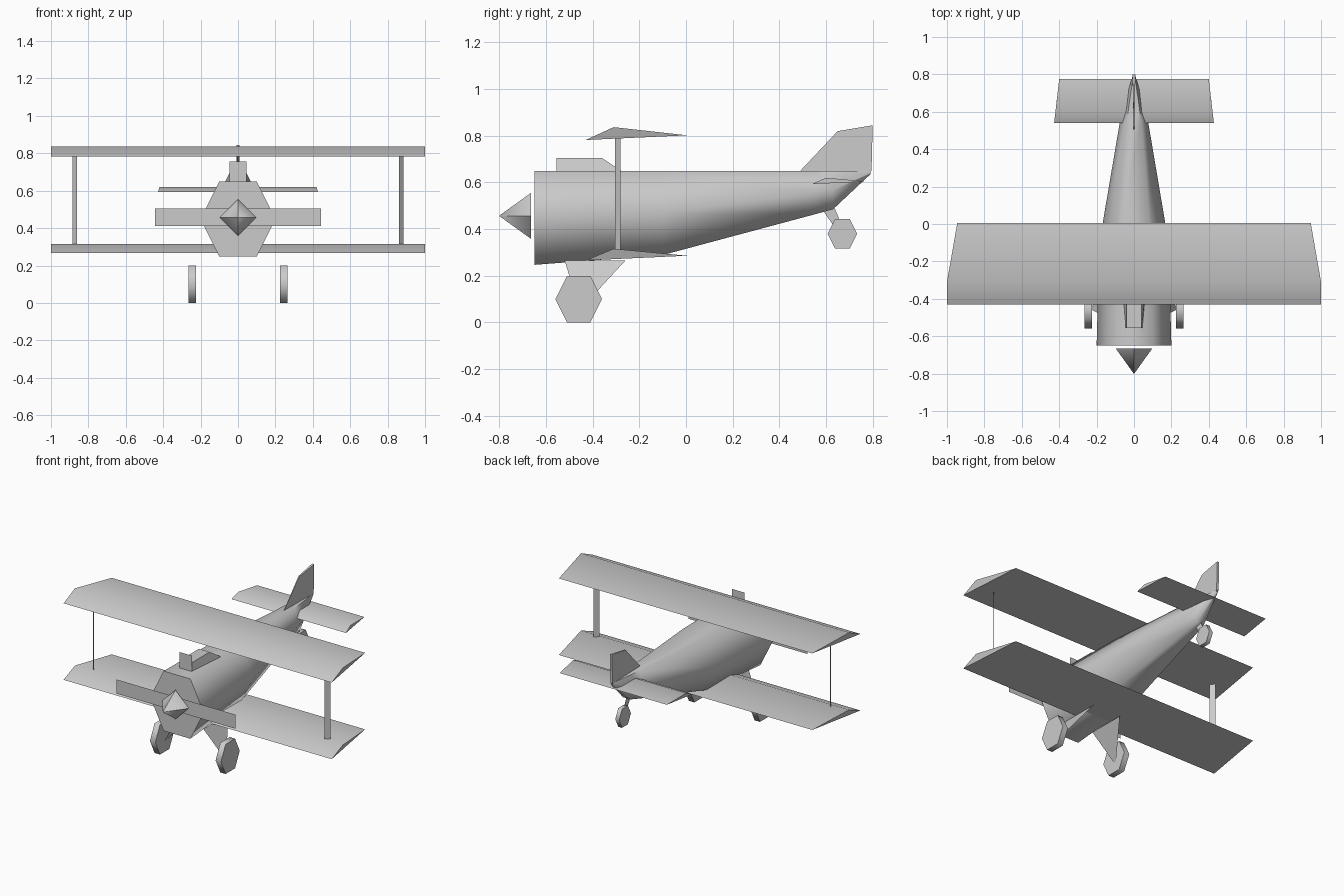
import bpy, bmesh, math

cube = bpy.data.objects.get("Cube")
if cube:
    bpy.data.objects.remove(cube, do_unlink=True)

grey = bpy.data.materials.new("plain grey")
grey.use_nodes = True
COLOUR = (0.6, 0.6, 0.6, 1)
grey.diffuse_color = COLOUR
grey.node_tree.nodes["Principled BSDF"].inputs["Base Color"].default_value = COLOUR


def loft(name, rings, smooth=0, caps=True):
    """Skin a list of equal-length point rings; one ring makes a flat plate."""
    bm = bmesh.new()
    rows = [[bm.verts.new(p) for p in ring] for ring in rings]
    for a, b in zip(rows, rows[1:]):
        for i in range(len(a)):
            j = (i + 1) % len(a)
            bm.faces.new((a[i], a[j], b[j], b[i]))
    if caps:
        bm.faces.new(rows[0][::-1])
        if len(rows) > 1:
            bm.faces.new(rows[-1])
    bmesh.ops.recalc_face_normals(bm, faces=bm.faces)
    mesh = bpy.data.meshes.new(name)
    bm.to_mesh(mesh)
    bm.free()
    mesh.materials.append(grey)
    obj = bpy.data.objects.new(name, mesh)
    bpy.context.collection.objects.link(obj)
    if smooth:
        bpy.ops.object.select_all(action='DESELECT')
        bpy.context.view_layer.objects.active = obj
        obj.select_set(True)
        bpy.ops.object.shade_smooth_by_angle(angle=math.radians(smooth))
    return obj


def wing(name, profile, half_spans):
    """Triangular airfoil given as (y, z) points, each with its own half span."""
    ends = [[(s * h, y, z) for (y, z), h in zip(profile, half_spans)] for s in (-1, 1)]
    return loft(name, ends, smooth=35)


def wheel(name, x0, x1, y, z, r):
    """Six-sided wheel with flat top and bottom."""
    rings = []
    for x in (x0, x1):
        rings.append([(x, y + r * math.cos(i * math.pi / 3),
                       z + r * math.sin(i * math.pi / 3) / math.sin(math.pi / 3))
                      for i in range(6)])
    return loft(name, rings, smooth=65)


# Fuselage: hexagonal sections as (y, half width, bottom z) under a level top
def section(y, w, bottom, top=0.65):
    mid = (top + bottom) / 2
    return [(w / 2, y, top), (w, y, mid), (w / 2, y, bottom),
            (-w / 2, y, bottom), (-w, y, mid), (-w / 2, y, top)]


loft("fuselage", [section(*s) for s in (
    (-0.65, 0.2, 0.247), (-0.1, 0.185, 0.289), (0.55, 0.075, 0.463),
    (0.63, 0.055, 0.485), (0.79, 0.008, 0.635))], smooth=65)

# Wings and tailplane
wing("upper_wing", [(-0.43, 0.782), (-0.31, 0.837), (0.005, 0.802)], (1, 1, 0.945))
wing("lower_wing", [(-0.43, 0.266), (-0.31, 0.316), (0.005, 0.286)], (1, 1, 0.945))
wing("tailplane", [(0.54, 0.593), (0.6, 0.62), (0.775, 0.604)], (0.427, 0.42, 0.4))

# Tail fin: tapered from a thin leading edge to a thicker trailing edge
fin = [(0.49, 0.65, 0.001), (0.65, 0.82, 0.004), (0.8, 0.845, 0.008),
       (0.795, 0.65, 0.008), (0.76, 0.615, 0.006)]
loft("tail_fin", [[(s * t, y, z) for y, z, t in fin] for s in (-1, 1)])

# Nose: spinner pyramid and flat propeller
base = [(0.098, -0.665, 0.457), (0, -0.665, 0.555),
        (-0.098, -0.665, 0.457), (0, -0.665, 0.359)]
tip = [(x * 0.01, -0.8, 0.457 + (z - 0.457) * 0.01) for x, y, z in base]
loft("spinner", [base, tip], smooth=65)
loft("propeller", [[(-0.445, -0.66, 0.41), (0.445, -0.66, 0.41),
                    (0.445, -0.66, 0.505), (-0.445, -0.66, 0.505)]])

# Hump ahead of the cockpit, with an upright plate at its front
hump = [(-0.555, 0.705, 0.04), (-0.36, 0.705, 0.04), (-0.27, 0.645, 0.07), (-0.555, 0.645, 0.045)]
loft("cowl_hump", [[(s * w, y, z) for y, z, w in hump] for s in (-1, 1)])
loft("front_plate", [[(-0.045, -0.557, 0.65), (0.045, -0.557, 0.65),
                      (0.045, -0.557, 0.757), (-0.045, -0.557, 0.757)]])

# Paired parts: wing struts, landing legs and main wheels
for s, side in ((1, "left"), (-1, "right")):
    loft(side + "_wing_strut", [[(s * 0.86, -0.305, 0.3), (s * 0.885, -0.28, 0.3),
                                 (s * 0.885, -0.28, 0.8), (s * 0.86, -0.305, 0.8)]])
    loft(side + "_landing_leg", [[(s * 0.105, -0.52, 0.265), (s * 0.105, -0.26, 0.265),
                                  (s * 0.225, -0.44, 0.07), (s * 0.225, -0.46, 0.07)]])
    wheel(side + "_wheel", s * 0.225, s * 0.265, -0.46, 0.1, 0.1)

# Tail wheel and its leg
loft("tail_wheel_leg", [[(0, 0.59, 0.475), (0, 0.635, 0.495), (0, 0.675, 0.4), (0, 0.65, 0.39)]])
wheel("tail_wheel", -0.014, 0.014, 0.67, 0.38, 0.063)
